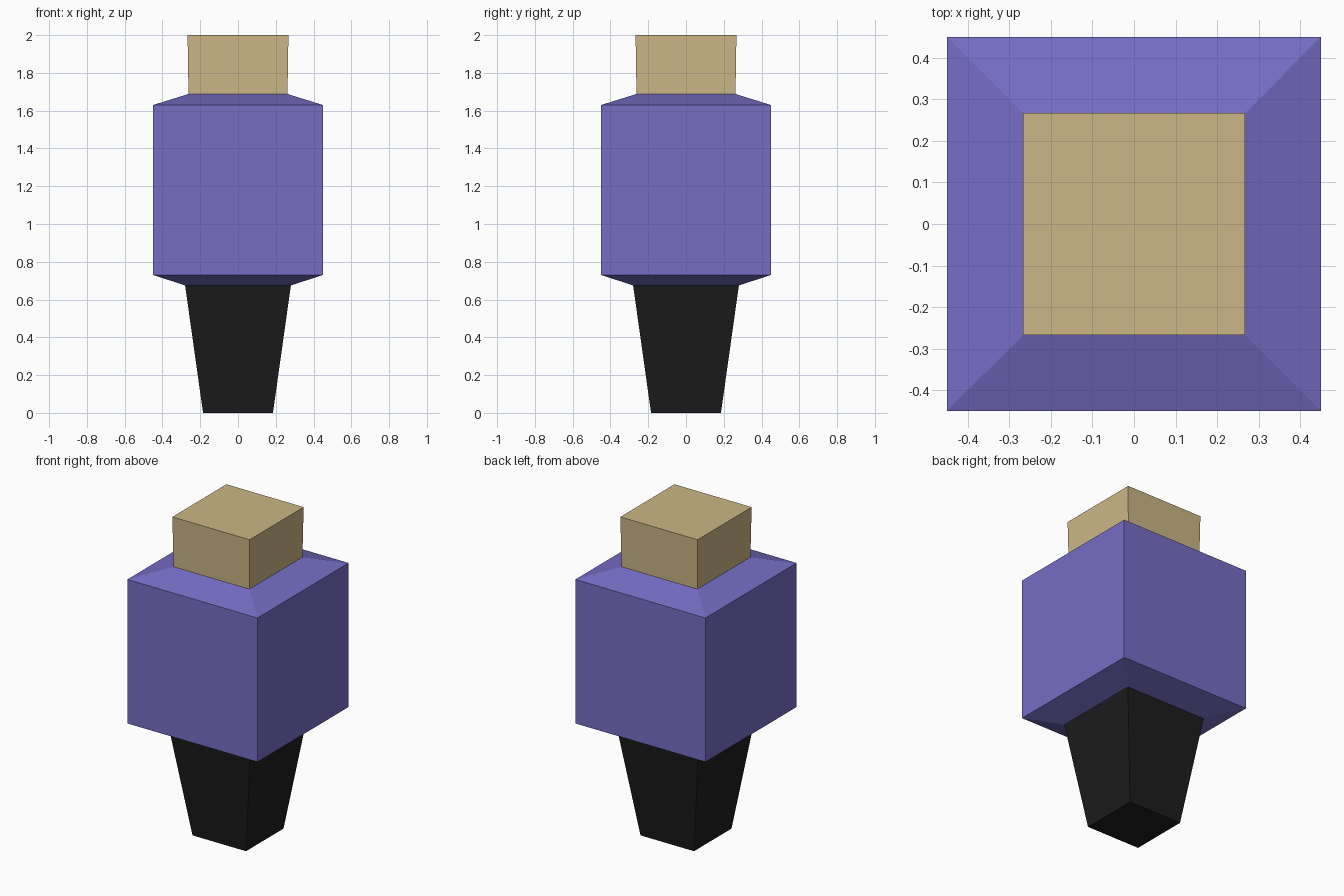
import bpy, bmesh

if "Cube" in bpy.data.objects:
    bpy.data.objects.remove(bpy.data.objects["Cube"])


def material(name, color):
    mat = bpy.data.materials.new(name)
    mat.diffuse_color = (*color, 1)
    mat.use_nodes = True
    mat.node_tree.nodes["Principled BSDF"].inputs["Base Color"].default_value = mat.diffuse_color
    return mat


def square_loft(name, profile, mat):
    """Closed solid from stacked square rings given as (half width, height)."""
    bm = bmesh.new()
    rings = [[bm.verts.new((sx * r, sy * r, z))
              for sx, sy in ((-1, -1), (1, -1), (1, 1), (-1, 1))]
             for r, z in profile]
    for low, high in zip(rings, rings[1:]):
        for i in range(4):
            j = (i + 1) % 4
            bm.faces.new((low[i], low[j], high[j], high[i]))
    bm.faces.new(rings[0][::-1])
    bm.faces.new(rings[-1])
    mesh = bpy.data.meshes.new(name)
    bm.to_mesh(mesh)
    bm.free()
    mesh.materials.append(mat)
    obj = bpy.data.objects.new(name, mesh)
    bpy.context.collection.objects.link(obj)
    return obj


black = material("black", (0.012, 0.012, 0.012))
purple = material("purple", (0.18, 0.155, 0.56))
tan = material("tan", (0.60, 0.47, 0.24))

# Tapered foot
square_loft("tapered_base", [(0.185, 0), (0.28, 0.675)], black)

# Cube body with sloped shoulders and underside
square_loft("body", [(0.28, 0.675), (0.45, 0.73), (0.45, 1.63), (0.263, 1.688)], purple)

# Slightly flared top block
square_loft("top_block", [(0.262, 1.688), (0.267, 2.0)], tan)
